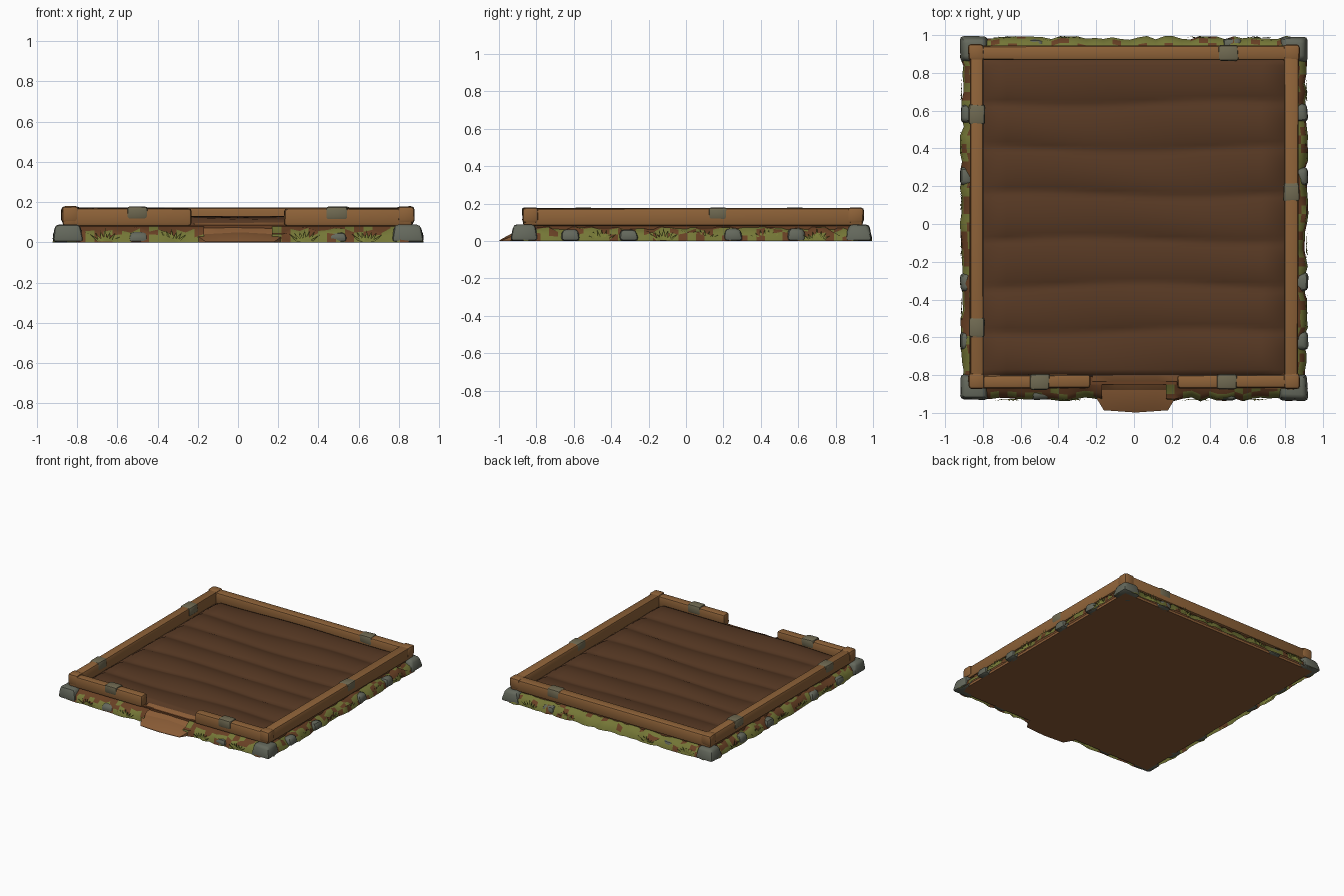
import bpy, bmesh, math, random
from mathutils import Vector, Matrix

random.seed(4)
cube = bpy.data.objects.get("Cube")
if cube:
    bpy.data.objects.remove(cube)


def material(name, rgb):
    lin = [(c / 255 / 12.92 if c < 10 else ((c / 255 + 0.055) / 1.055) ** 2.4) for c in rgb]
    m = bpy.data.materials.new(name)
    m.use_nodes = True
    m.diffuse_color = (*lin, 1)
    m.node_tree.nodes["Principled BSDF"].inputs["Base Color"].default_value = (*lin, 1)
    return m


WOOD = material("wood", (142, 98, 56))
SOIL = material("dark soil", (86, 56, 35))
CLAY = material("clay", (138, 92, 54))
EARTH = material("shaded earth", (104, 64, 36))
STONE = material("grey stone", (100, 104, 92))
PATCH = material("weathered patch", (112, 106, 82))
GRASS = material("grass", (116, 118, 54))
BLADE = material("light grass", (136, 140, 62))


def finish(bm, name, mats, angle=40):
    bmesh.ops.recalc_face_normals(bm, faces=bm.faces)
    mesh = bpy.data.meshes.new(name)
    bm.to_mesh(mesh)
    bm.free()
    for m in mats:
        mesh.materials.append(m)
    ob = bpy.data.objects.new(name, mesh)
    bpy.context.collection.objects.link(ob)
    if angle:
        bpy.ops.object.select_all(action='DESELECT')
        ob.select_set(True)
        bpy.context.view_layer.objects.active = ob
        bpy.ops.object.shade_smooth_by_angle(angle=math.radians(angle))
    return ob


def box(name, lo, hi, mat, bevel=0.0, taper=1.0, jitter=0.0, angle=40):
    lo, hi = Vector(lo), Vector(hi)
    bm = bmesh.new()
    bmesh.ops.create_cube(bm, size=1)
    mid, size = (lo + hi) / 2, hi - lo
    for v in bm.verts:
        t = taper if v.co.z > 0 else 1
        v.co = mid + Vector((v.co.x * size.x * t, v.co.y * size.y * t, v.co.z * size.z))
        v.co += Vector([random.uniform(-jitter, jitter) for _ in "xy"] + [0])
        if v.co.z > mid.z:
            v.co.z += random.uniform(-jitter, jitter) * 0.5
    if bevel:
        bmesh.ops.bevel(bm, geom=bm.edges[:], offset=bevel, segments=2, profile=0.5, affect='EDGES')
    return finish(bm, name, [mat], angle)


# Foundation and inner wall
box("ground_base", (-0.88, -0.9, 0), (0.88, 0.95, 0.02), CLAY)
box("earth_wall", (-0.855, -0.85, 0.01), (0.855, 0.925, 0.085), EARTH)

# Furrowed soil: rounded ridges running across the bed
bm = bmesh.new()
NX, NY, RIDGES = 24, 84, 7
bmesh.ops.create_grid(bm, x_segments=NX, y_segments=NY, size=1)
for v in bm.verts:
    u, w = v.co.x, v.co.y
    ridge = abs(math.sin((w + 1) / 2 * RIDGES * math.pi + 0.18 * math.sin(3 * u + 4 * w)))
    z = 0.104 + 0.024 * ridge ** 0.7 + 0.003 * math.sin(5 * u + 9 * w)
    if max(abs(u), abs(w)) > 0.999:
        z = 0.08
    v.co = (u * 0.81, 0.035 + w * 0.845, z)
finish(bm, "soil_bed", [SOIL], 60)

# Timber frame with a gap at the front
rails = {
    "back_rail": ((-0.87, 0.868, 0.08), (0.87, 0.945, 0.172)),
    "left_rail": ((0.795, -0.87, 0.08), (0.87, 0.945, 0.175)),
    "right_rail": ((-0.87, -0.87, 0.08), (-0.795, 0.945, 0.175)),
    "front_left_rail": ((0.23, -0.87, 0.08), (0.87, -0.8, 0.17)),
    "front_right_rail": ((-0.87, -0.87, 0.08), (-0.23, -0.8, 0.17)),
}
for name, (lo, hi) in rails.items():
    box(name, lo, hi, WOOD, bevel=0.016, jitter=0.003)

# Swollen rail ends at the corners
for sx in (-1, 1):
    for y in (-0.832, 0.907):
        x = sx * 0.835
        box("rail_corner", (x - 0.043, y - 0.043, 0.095), (x + 0.043, y + 0.043, 0.179),
            WOOD, bevel=0.018, jitter=0.003)

# Weathered patches wrapping the rails
for x, y, along_x in ((-0.5, -0.835, True), (0.49, -0.835, True), (0.5, 0.907, True),
                      (-0.833, 0.58, False), (-0.833, -0.55, False), (0.833, 0.17, False)):
    hx, hy = (0.053, 0.041) if along_x else (0.042, 0.053)
    box("rail_patch", (x - hx, y - hy, 0.112), (x + hx, y + hy, 0.178), PATCH, bevel=0.014, jitter=0.004)


# Grassy bank around the foot of the frame
def bank(name, a, b, out, brown):
    a, b, out = Vector(a), Vector(b), Vector(out)
    n = max(4, int((b - a).length / 0.045))
    profile = ((-0.02, 0.078), (0.022, 0.066), (0.048, 0.042), (0.058, 0.0))
    bm = bmesh.new()
    rows = []
    for i in range(n + 1):
        wob = random.uniform(-0.01, 0.012)
        row = []
        for j, (d, z) in enumerate(profile):
            h = z + (random.uniform(-0.022, 0.008) if 0 < j < 3 else 0)
            row.append(bm.verts.new(a.lerp(b, i / n) + out * (d + (wob if j else 0)) + Vector((0, 0, max(h, 0)))))
        rows.append(row)
    for r, s in zip(rows, rows[1:]):
        for j in range(3):
            f = bm.faces.new((r[j], s[j], s[j + 1], r[j + 1]))
            f.material_index = 1 if random.random() < brown * (1.5 - 0.4 * j) else 0
    finish(bm, name, [GRASS, EARTH], 50)


bank("left_bank", (0.853, -0.87, 0), (0.853, 0.93, 0), (1, 0, 0), 0.35)
bank("right_bank", (-0.853, -0.87, 0), (-0.853, 0.93, 0), (-1, 0, 0), 0.35)
bank("back_bank", (-0.85, 0.927, 0), (0.85, 0.927, 0), (0, 1, 0), 0.15)
bank("front_left_bank", (0.17, -0.87, 0), (0.85, -0.87, 0), (0, -1, 0), 0.5)
bank("front_right_bank", (-0.85, -0.87, 0), (-0.17, -0.87, 0), (0, -1, 0), 0.5)

# Worn ramp leading up through the gap
bm = bmesh.new()
ramp = ((-0.79, 0.1, 0.23), (-0.83, 0.088, 0.23), (-0.88, 0.05, 0.22), (-0.94, 0.036, 0.205), (-0.998, 0.004, 0.17))
rows = []
for y, z, w in ramp:
    rows.append([bm.verts.new((t * w + 0.01, y + 0.012 * abs(t) * (z < 0.04), z * (1 - 0.25 * abs(t) * (z < 0.06))))
                 for t in (-1, -0.5, 0, 0.5, 1)])
for r, s in zip(rows, rows[1:]):
    for q in zip(r, r[1:], s[1:], s):
        bm.faces.new(q)
edges = [e for e in bm.edges if e.is_boundary]
skirt = bmesh.ops.extrude_edge_only(bm, edges=edges)["geom"]
low = [v for v in skirt if isinstance(v, bmesh.types.BMVert)]
for v in low:
    v.co.z = 0
bmesh.ops.contextual_create(bm, geom=[e for e in bm.edges if e.is_boundary])
finish(bm, "entry_ramp", [CLAY], 25)


# Stones: large at the corners, small along the sides
def stone(name, x, y, hx, hy, h):
    box(name, (x - hx, y - hy, 0), (x + hx, y + hy, h), STONE, bevel=0.02, taper=0.78, jitter=0.007)


for sx in (-1, 1):
    stone("corner_stone", sx * 0.845, -0.865, 0.078, 0.07, 0.088)
    stone("corner_stone", sx * 0.845, 0.925, 0.078, 0.072, 0.088)
    for y in (-0.62, -0.31, 0.25, 0.585):
        stone("side_stone", sx * 0.885, y, 0.038, 0.052, 0.055 + random.uniform(0, 0.012))
    stone("front_stone", sx * 0.49, -0.9, 0.055, 0.035, 0.05)
    stone("back_stone", sx * 0.52, 0.95, 0.055, 0.035, 0.055)


# Tufts of grass, each a fan of pointed blades
def tuft(bm, x, y, out):
    out = Vector(out)
    side = out.cross(Vector((0, 0, 1)))
    root = Vector((x, y, 0.004))
    for k in range(7):
        lean = (k - 3) / 3
        tip = root + side * lean * 0.075 + out * random.uniform(0, 0.012)
        tip.z = 0.066 - 0.03 * abs(lean) + random.uniform(-0.008, 0.008)
        base = root + side * lean * 0.03
        bm.faces.new([bm.verts.new(p) for p in (base - side * 0.011, base + side * 0.011, tip)])


bm = bmesh.new()
for x in (-0.66, -0.33, 0.33, 0.64):
    tuft(bm, x, -0.927, (0, -1, 0))
    tuft(bm, x * 1.05, 0.985, (0, 1, 0))
for y in (-0.45, -0.12, 0.1, 0.42, 0.7):
    for s in (-1, 1):
        tuft(bm, s * 0.911, y, (s, 0, 0))
finish(bm, "grass_tufts", [BLADE], 0)
